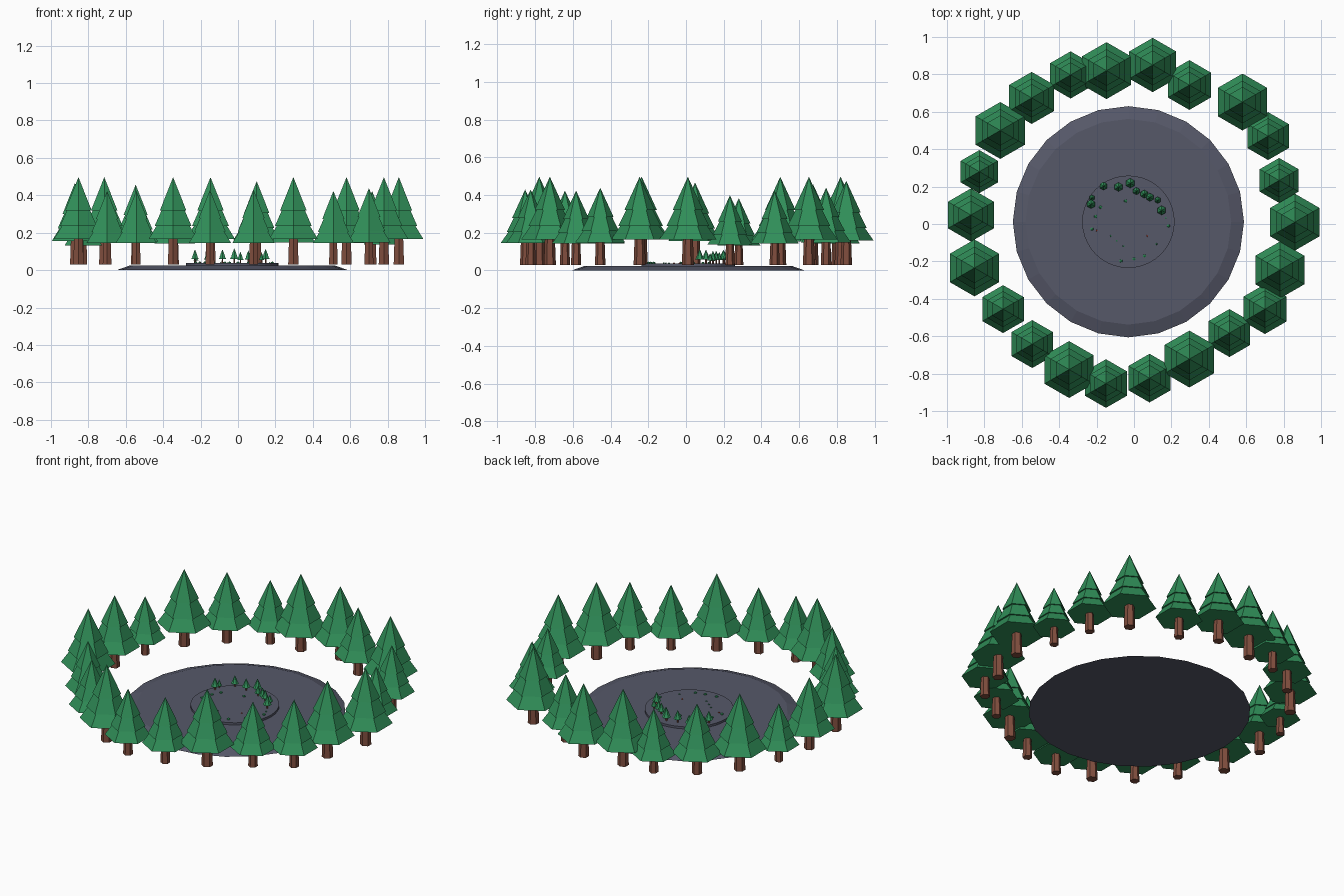
import bpy, bmesh, math

if "Cube" in bpy.data.objects:
    bpy.data.objects.remove(bpy.data.objects["Cube"])

def material(name, color):
    m = bpy.data.materials.new(name)
    m.diffuse_color = (*color, 1)
    m.use_nodes = True
    m.node_tree.nodes["Principled BSDF"].inputs["Base Color"].default_value = m.diffuse_color
    return m

GREEN = material("pine green", (0.03, 0.275, 0.10))
BROWN = material("bark brown", (0.216, 0.076, 0.048))
SLATE = material("slate grey", (0.093, 0.098, 0.141))
RED = material("berry red", (0.45, 0.06, 0.03))

def lathe(name, profile, sides, loc, mat, scale=1.0):
    """Flat-faced solid of revolution; one polygon corner points to +y."""
    bm = bmesh.new()
    rings = []
    for r, z in profile:
        if r == 0:
            rings.append([bm.verts.new((0, 0, z))])
        else:
            rings.append([bm.verts.new((r * math.cos(a), r * math.sin(a), z))
                          for a in (math.pi / 2 + i * math.tau / sides for i in range(sides))])
    for low, high in zip(rings, rings[1:]):
        for i in range(sides):
            j = (i + 1) % sides
            if len(high) == 1:
                bm.faces.new((low[i], low[j], high[0]))
            else:
                bm.faces.new((low[i], low[j], high[j], high[i]))
    for ring in (rings[0], rings[-1]):
        if len(ring) > 1:
            bm.faces.new(ring)
    bmesh.ops.recalc_face_normals(bm, faces=bm.faces)
    me = bpy.data.meshes.new(name)
    bm.to_mesh(me)
    bm.free()
    me.materials.append(mat)
    ob = bpy.data.objects.new(name, me)
    ob.location = loc
    ob.scale = (scale,) * 3
    bpy.context.collection.objects.link(ob)
    return ob

# Three slightly overhanging tiers, and a tapered trunk
FOLIAGE = [(0.152, 0.135), (0.103, 0.205), (0.114, 0.205),
           (0.071, 0.29), (0.081, 0.29), (0, 0.467)]
TRUNK = [(0.032, 0), (0.026, 0.16)]

def pine(name, x, y, z, radius):
    s = radius / 0.152
    lathe(name + "_foliage", FOLIAGE, 6, (x, y, z), GREEN, s)
    lathe(name + "_trunk", TRUNK, 6, (x, y, z), BROWN, s)

# Stone base and raised centre
CX, CY = -0.03, 0.012
lathe("stone_base", [(0.618, 0), (0.55, 0.024)], 24, (CX, CY, 0), SLATE)
lathe("raised_centre", [(0.247, 0.02), (0.247, 0.037)], 40, (CX, CY, 0), SLATE)

# Ring of tall pines: x, y, foliage radius
RING = [(-.147, .82, .152), (.10, .85, .145), (.296, .743, .133), (.58, .652, .152),
        (.717, .47, .128), (.776, .233, .12), (.86, .01, .152), (.78, -.246, .152),
        (.70, -.455, .133), (.51, -.583, .128), (.296, -.722, .152), (.083, -.824, .13),
        (-.15, -.853, .13), (-.347, -.778, .152), (-.544, -.642, .128), (-.70, -.455, .128),
        (-.853, -.235, .152), (-.872, .048, .142), (-.827, .28, .115), (-.715, .50, .152),
        (-.547, .674, .139), (-.339, .797, .126)]
for i, (x, y, r) in enumerate(RING):
    pine(f"tall_pine_{i + 1}", x, y, 0.03, r)

# Miniature pines on the raised centre
SMALL = [(-.23, .106, .024), (-.225, .14, .016), (-.163, .203, .022), (-.083, .198, .024),
         (-.02, .218, .026), (.013, .176, .02), (.055, .16, .022), (.085, .143, .022),
         (.127, .128, .018), (.148, .073, .025)]
for i, (x, y, r) in enumerate(SMALL):
    pine(f"small_pine_{i + 1}", x, y, 0.037, r)

# Tiny shrubs and berries
DOME = [(0.01, 0), (0.009, 0.006), (0, 0.011)]
SHRUBS = [(-.205, .04), (-.178, .09), (-.225, -.027), (-.045, .123), (-.125, -.064),
          (-.093, -.09), (-.07, -.198), (0, -.187), (.056, -.171), (-.056, -.118),
          (.12, -.107), (.184, -.01), (.17, .032)]
for i, (x, y) in enumerate(SHRUBS):
    size = 0.5 if i in (4, 5, 9, 10, 12) else 0.9
    lathe(f"shrub_{i + 1}", DOME, 6, (x, y, 0.037), GREEN, size)
for i, (x, y) in enumerate([(-.2, -.035), (.07, -.064)]):
    lathe(f"berry_{i + 1}", DOME, 6, (x, y, 0.037), RED, 0.5)
